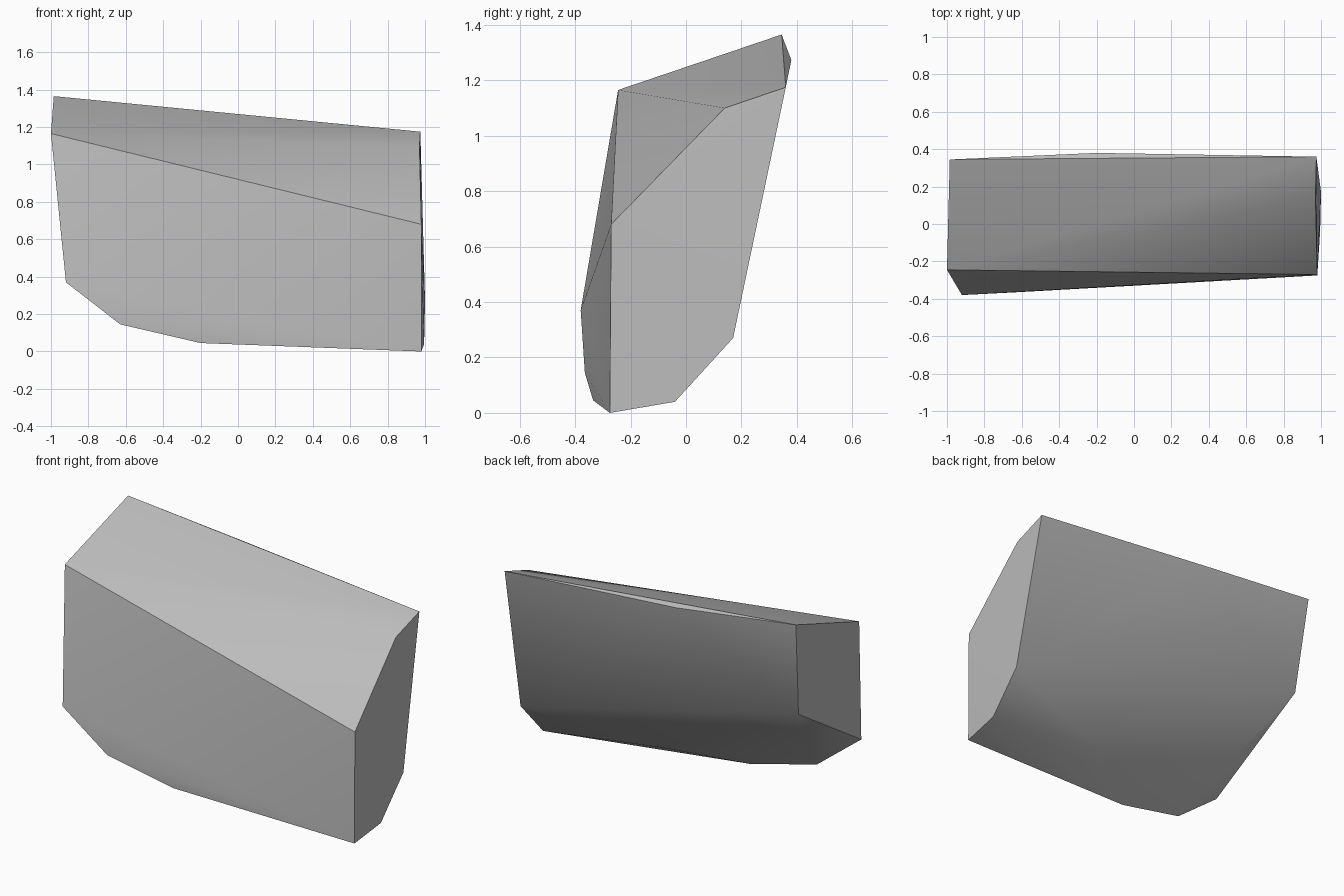
import bpy
import bmesh
import math

cube = bpy.data.objects.get("Cube")
if cube:
    bpy.data.objects.remove(cube, do_unlink=True)

# Plain grey stone
stone = bpy.data.materials.new("stone grey")
stone.use_nodes = True
grey = (0.5, 0.5, 0.5, 1)
stone.diffuse_color = grey
stone.node_tree.nodes["Principled BSDF"].inputs["Base Color"].default_value = grey

# Corners of the two ends, and the few between them
right_end = [(0.98, -0.275, 0), (0.98, -0.27, 0.68), (0.97, 0.14, 1.1),
             (0.975, 0.36, 1.175), (1, 0.17, 0.27), (0.995, -0.04, 0.04)]
left_end = [(-0.985, 0.345, 1.365), (-1, -0.245, 1.165),
            (-0.92, -0.38, 0.37), (-0.95, 0.27, 0.78)]
back_top = [(-0.2, 0.38, 1.273)]
underside = [(-0.63, -0.365, 0.145), (-0.2, -0.335, 0.045), (0.22, -0.07, 0.135)]

# Faceted boulder: the hull round those corners
bm = bmesh.new()
for corner in right_end + left_end + back_top + underside:
    bm.verts.new(corner)
bmesh.ops.convex_hull(bm, input=bm.verts)
bmesh.ops.recalc_face_normals(bm, faces=bm.faces)
mesh = bpy.data.meshes.new("boulder")
bm.to_mesh(mesh)
bm.free()
mesh.materials.append(stone)

boulder = bpy.data.objects.new("boulder", mesh)
bpy.context.collection.objects.link(boulder)

# Soft shading over shallow folds, crisp elsewhere
bpy.ops.object.select_all(action="DESELECT")
boulder.select_set(True)
bpy.context.view_layer.objects.active = boulder
bpy.ops.object.shade_smooth_by_angle(angle=math.radians(30))
